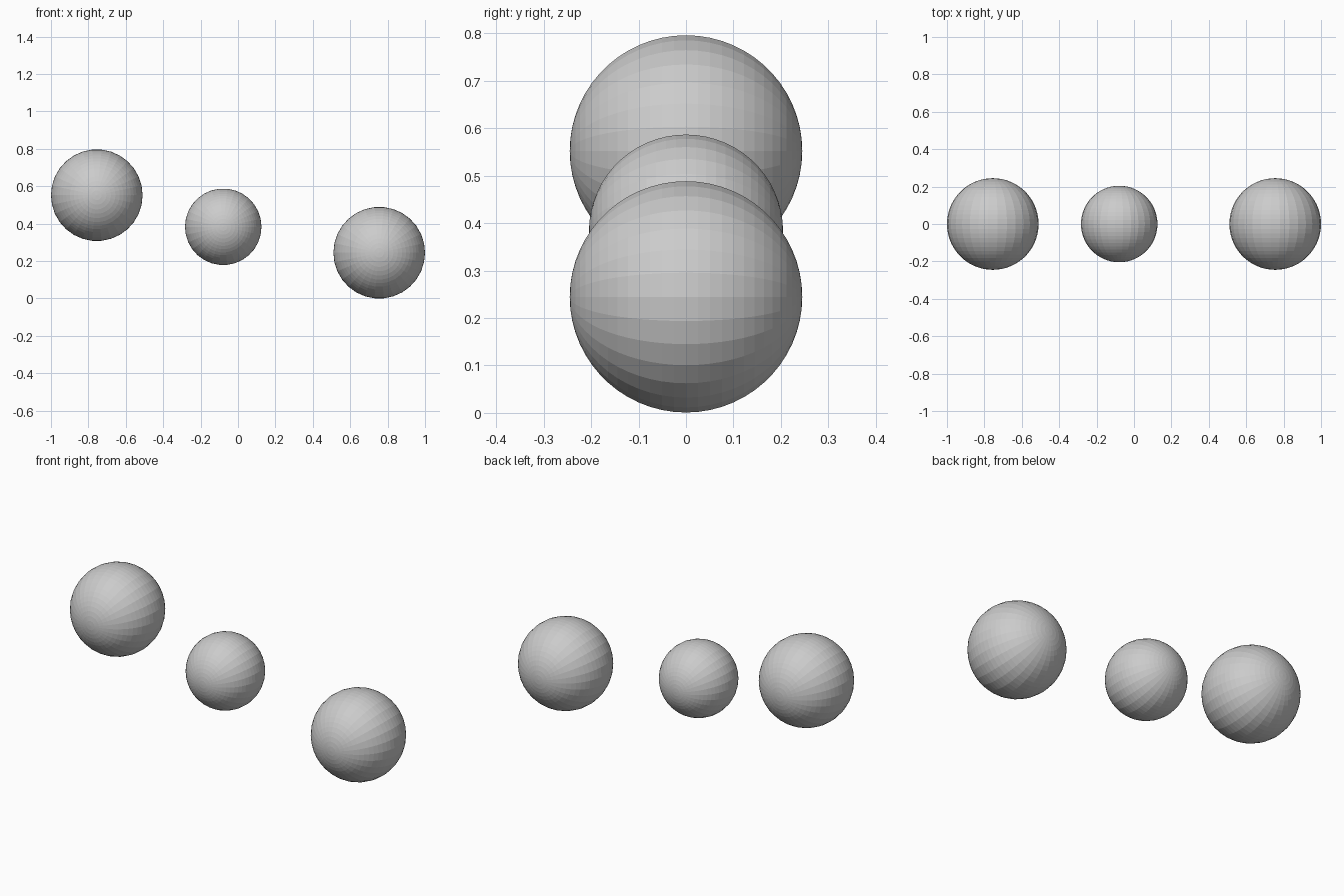
import bpy, bmesh
from math import radians
from mathutils import Matrix

if "Cube" in bpy.data.objects:
    bpy.data.objects.remove(bpy.data.objects["Cube"])


def ball(name, x, z, radius):
    """Faceted ball with its poles on the y axis."""
    bm = bmesh.new()
    turn = Matrix.Rotation(radians(90), 4, 'X') @ Matrix.Rotation(radians(90), 4, 'Z')
    bmesh.ops.create_uvsphere(bm, u_segments=30, v_segments=30, radius=radius, matrix=turn)
    mesh = bpy.data.meshes.new(name)
    bm.to_mesh(mesh)
    bm.free()
    obj = bpy.data.objects.new(name, mesh)
    obj.location = (x, 0, z)
    bpy.context.collection.objects.link(obj)


# Two large balls with a smaller one between them
ball("upper_ball", -0.755, 0.552, 0.245)
ball("middle_ball", -0.079, 0.383, 0.2045)
ball("lower_ball", 0.755, 0.2445, 0.245)
